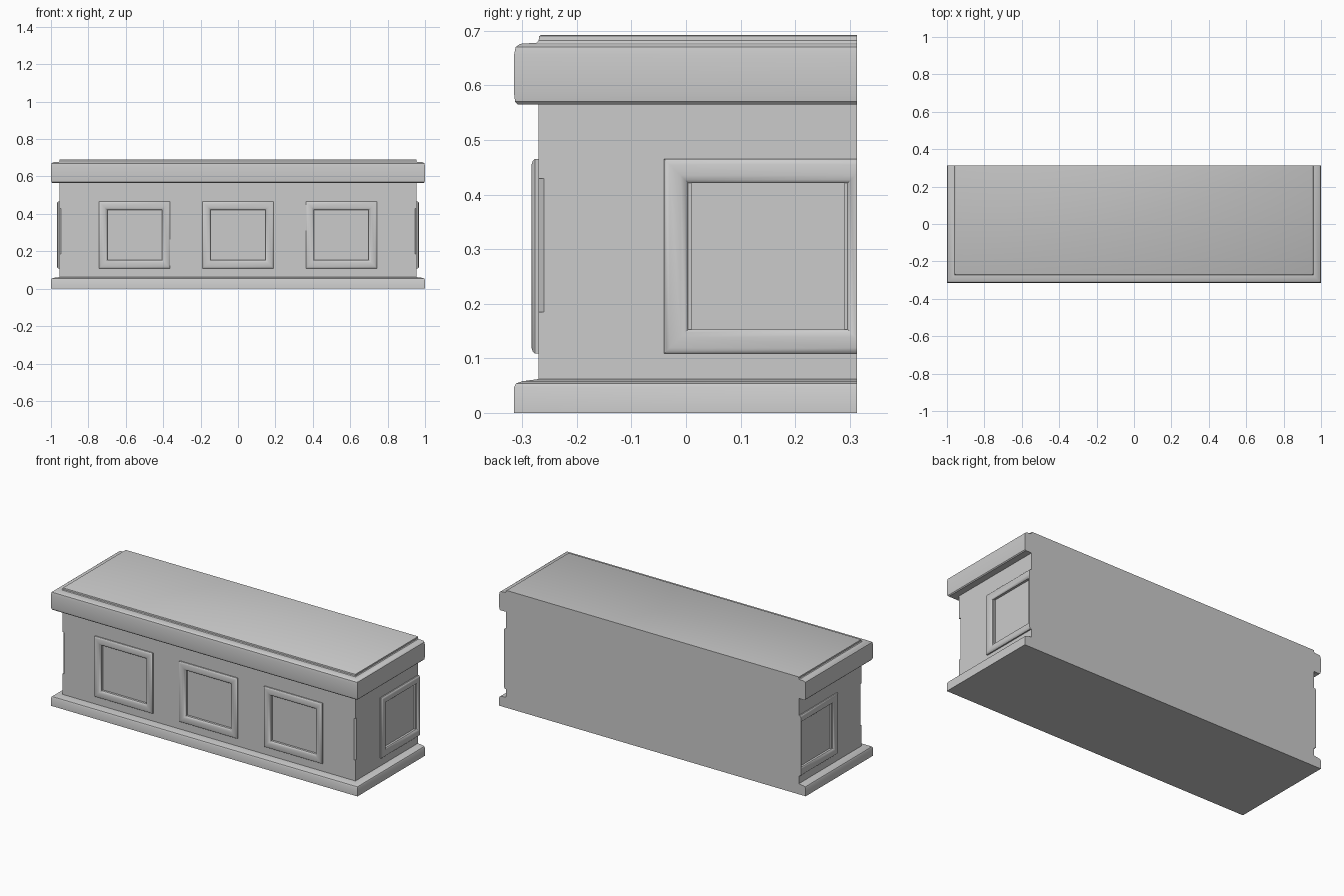
import bpy, bmesh, math
from mathutils import Matrix, Vector

if "Cube" in bpy.data.objects:
    bpy.data.objects.remove(bpy.data.objects["Cube"], do_unlink=True)

BACK = 0.313            # flat rear plane
BX, BY = 0.955, 0.27    # half width and front depth of the body

stone = bpy.data.materials.new("stone_grey")
stone.use_nodes = True
grey = (0.6, 0.6, 0.6, 1)
stone.diffuse_color = grey
bsdf = stone.node_tree.nodes["Principled BSDF"]
bsdf.inputs["Base Color"].default_value = grey
bsdf.inputs["Roughness"].default_value = 0.7


def finish(bm, name, smooth=True):
    bmesh.ops.recalc_face_normals(bm, faces=bm.faces[:])
    mesh = bpy.data.meshes.new(name)
    bm.to_mesh(mesh)
    bm.free()
    mesh.materials.append(stone)
    ob = bpy.data.objects.new(name, mesh)
    bpy.context.collection.objects.link(ob)
    if smooth:
        bpy.ops.object.select_all(action="DESELECT")
        ob.select_set(True)
        bpy.context.view_layer.objects.active = ob
        bpy.ops.object.shade_smooth_by_angle(angle=math.radians(35))
    return ob


def bridge(bm, loops):
    for a, b in zip(loops, loops[1:]):
        for i in range(4):
            j = (i + 1) % 4
            bm.faces.new((a[i], a[j], b[j], b[i]))


def moulding(name, profile):
    """Stack of three-sided outlines (overhang, height) with a flat back."""
    bm = bmesh.new()
    loops = []
    for o, z in profile:
        x, y = BX + o, -BY - o
        loops.append([bm.verts.new(p) for p in
                      ((-x, y, z), (x, y, z), (x, BACK, z), (-x, BACK, z))])
    bridge(bm, loops)
    bm.faces.new(loops[0])
    bm.faces.new(loops[-1])
    return finish(bm, name)


def add_box(bm, centre, size, turn=0):
    m = (Matrix.Translation(centre) @ Matrix.Rotation(turn, 4, "Z")
         @ Matrix.Diagonal((*size, 1)))
    bmesh.ops.create_cube(bm, size=1, matrix=m)


def frame(name, place):
    """Square picture-frame moulding; place maps its face plane into position."""
    bm = bmesh.new()
    loops = []
    for inset, h in ((0, -0.004), (0, 0.007), (0.004, 0.011), (0.010, 0.013),
                     (0.030, 0.013), (0.038, 0.010), (0.044, 0.003), (0.044, -0.014)):
        w, t = 0.19 - inset, 0.178 - inset
        loops.append([bm.verts.new(place @ Vector(p)) for p in
                      ((-w, -h, -t), (w, -h, -t), (w, -h, t), (-w, -h, t))])
    bridge(bm, loops + [loops[0]])
    # trim flush with the rear plane
    cut = bmesh.ops.bisect_plane(
        bm, geom=bm.verts[:] + bm.edges[:] + bm.faces[:],
        plane_co=(0, BACK, 0), plane_no=(0, 1, 0), clear_outer=True)
    edges = [e for e in cut["geom_cut"] if isinstance(e, bmesh.types.BMEdge)]
    if edges:
        bmesh.ops.holes_fill(bm, edges=edges, sides=0)
    return finish(bm, name)


# Plinth and crown
moulding("plinth", [(0.045, 0), (0.045, 0.047), (0.041, 0.054),
                    (0.030, 0.058), (0, 0.062)])
moulding("crown", [(0, 0.565), (0.038, 0.565), (0.043, 0.570), (0.045, 0.585),
                   (0.045, 0.655), (0.042, 0.670), (0.034, 0.676), (0.004, 0.678),
                   (0, 0.682), (-0.001, 0.690), (-0.004, 0.692)])

# Body
bm = bmesh.new()
add_box(bm, (0, (BACK - BY) / 2, 0.312), (2 * BX, BACK + BY, 0.506))
body = finish(bm, "body", False)

# Recesses and stopped corner chamfers
PZ = 0.287
bm = bmesh.new()
for x in (-0.553, 0, 0.553):
    add_box(bm, (x, -BY, PZ), (0.296, 0.02, 0.268))
for s in (-1, 1):
    add_box(bm, (s * BX, 0.15, PZ), (0.02, 0.28, 0.268))
    add_box(bm, (s * BX, -BY, 0.307), (0.014, 0.014, 0.245), math.pi / 4)
cutter = finish(bm, "recess_cutter", False)
cutter.hide_render = True
cutter.hide_viewport = True
mod = body.modifiers.new("recesses", "BOOLEAN")
mod.operation = "DIFFERENCE"
mod.solver = "EXACT"
mod.object = cutter

# Panel frames
for label, x in (("right", -0.553), ("middle", 0), ("left", 0.553)):
    frame("front_frame_" + label, Matrix.Translation((x, -BY, PZ)))
for label, s in (("right", -1), ("left", 1)):
    frame("side_frame_" + label, Matrix.Translation((s * BX, 0.15, PZ))
          @ Matrix.Rotation(s * math.pi / 2, 4, "Z"))
